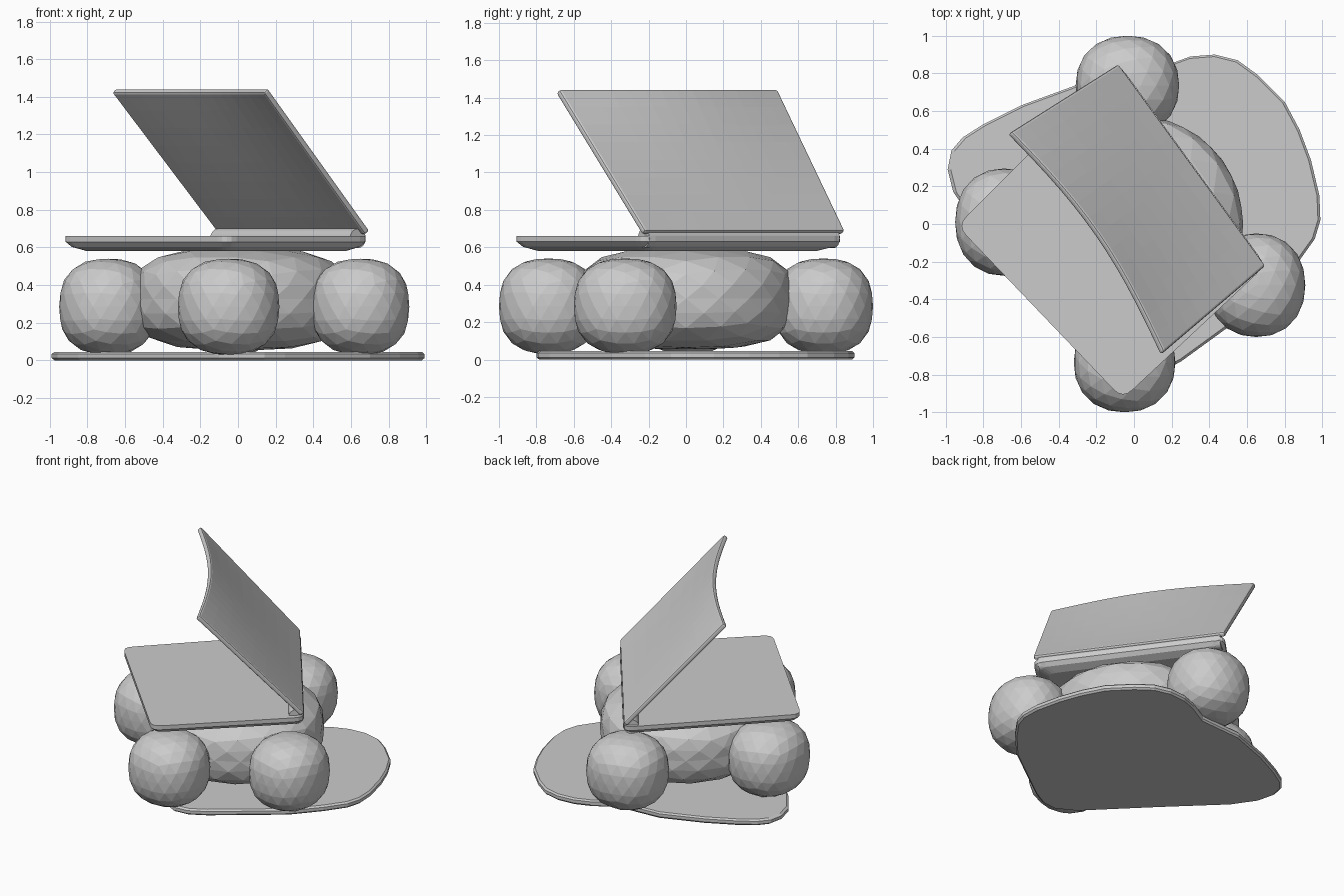
import bpy, bmesh, math
from mathutils import Vector

if "Cube" in bpy.data.objects:
    bpy.data.objects.remove(bpy.data.objects["Cube"])


def make_object(name, bm):
    bmesh.ops.recalc_face_normals(bm, faces=bm.faces[:])
    mesh = bpy.data.meshes.new(name)
    bm.to_mesh(mesh)
    bm.free()
    obj = bpy.data.objects.new(name, mesh)
    bpy.context.collection.objects.link(obj)
    return obj


def rounded_block(name, center, radii, power_xy, power_z, level=3):
    """Cushion-like superellipsoid made from an icosphere."""
    bm = bmesh.new()
    bmesh.ops.create_icosphere(bm, subdivisions=level, radius=1)
    for v in bm.verts:
        x, y, z = v.co
        ring = (abs(x) ** power_xy + abs(y) ** power_xy) ** (1 / power_xy)
        k = (ring ** power_z + abs(z) ** power_z) ** (-1 / power_z)
        v.co = Vector(c + p * k * r for c, p, r in zip(center, (x, y, z), radii))
    return make_object(name, bm)


def loft(name, outline, layers):
    """Stack copies of an outline, each given as (scale, z)."""
    bm = bmesh.new()
    n = len(outline)
    cx = sum(p[0] for p in outline) / n
    cy = sum(p[1] for p in outline) / n
    rings = [[bm.verts.new((cx + (x - cx) * s, cy + (y - cy) * s, z)) for x, y in outline]
             for s, z in layers]
    bm.faces.new(rings[0])
    bm.faces.new(rings[-1])
    for a, b in zip(rings, rings[1:]):
        for i in range(n):
            j = (i + 1) % n
            bm.faces.new((a[i], a[j], b[j], b[i]))
    return make_object(name, bm)


def round_corners(corners, radius, steps=4):
    pts = []
    for i, c in enumerate(corners):
        c = Vector(c)
        a = c + (Vector(corners[i - 1]) - c).normalized() * radius
        b = c + (Vector(corners[(i + 1) % len(corners)]) - c).normalized() * radius
        for k in range(steps + 1):
            t = k / steps
            pts.append(tuple(a.lerp(c, t).lerp(c.lerp(b, t), t)))
    return pts


# Irregular flat rug
rug = [(-0.99, 0.29), (-0.97, 0.39), (-0.91, 0.46), (-0.80, 0.53), (-0.60, 0.63),
       (-0.30, 0.74), (0.03, 0.76), (0.19, 0.85), (0.30, 0.89), (0.43, 0.90),
       (0.55, 0.87), (0.66, 0.79), (0.80, 0.65), (0.88, 0.50), (0.94, 0.34),
       (0.985, 0.15), (0.99, 0.02), (0.96, -0.08), (0.86, -0.22), (0.70, -0.40),
       (0.47, -0.57), (0.25, -0.73), (0.14, -0.79), (0.03, -0.80), (-0.10, -0.73),
       (-0.50, -0.33), (-0.85, 0.01), (-0.96, 0.17)]
loft("rug", rug, [(0.985, 0.0), (1, 0.012), (1, 0.034), (0.985, 0.045)])

# Large central cushion
rounded_block("center_cushion", (0.01, 0, 0.325), (0.57, 0.575, 0.27), 2.0, 3.2)

# Four seats around it
seats = [("front", (-0.05, -0.735), (0.27, 0.265)), ("right", (0.65, -0.325), (0.26, 0.275)),
         ("back", (-0.035, 0.735), (0.275, 0.265)), ("left", (-0.69, 0.01), (0.26, 0.285))]
for side, (x, y), (rx, ry) in seats:
    rounded_block(side + "_seat", (x, y, 0.285), (rx, ry, 0.255), 2.2, 2.5)

# Laptop base, tapered underneath
hinge_a, hinge_b = Vector((-0.08, 0.85)), Vector((0.70, -0.22))
base = round_corners([(-0.94, -0.01), (-0.06, -0.93), tuple(hinge_b), tuple(hinge_a)], 0.07)
loft("laptop_base", base, [(0.86, 0.58), (0.96, 0.603), (1, 0.63), (1, 0.66)])

# Hinge bar along the back edge of the base
along = (hinge_b - hinge_a).normalized()
out = Vector((-along.y, along.x))
mid = (hinge_a + hinge_b) / 2 - out * 0.055
bpy.ops.mesh.primitive_cylinder_add(vertices=16, radius=0.052, depth=1.26,
                                    location=(mid.x, mid.y, 0.648))
bar = bpy.context.object
bar.name = "laptop_hinge"
bar.rotation_euler = (math.pi / 2, 0, math.atan2(along.y, along.x) + math.pi / 2)
bpy.ops.object.shade_smooth_by_angle()

# Leaning screen whose free edge bows toward the hinge
bm = bmesh.new()
top_a, top_b = Vector((-0.65, 0.49)), Vector((0.16, -0.68))
nu, nv = 14, 8
grid = []
for j in range(nv + 1):
    t = j / nv
    row = []
    for i in range(nu + 1):
        s = i / nu
        p = hinge_a.lerp(hinge_b, s).lerp(top_a.lerp(top_b, s), t)
        p += out * 0.075 * math.sin(math.pi * s) * t ** 1.5
        row.append(bm.verts.new((p.x, p.y, 0.69 + 0.755 * t)))
    grid.append(row)
inward = Vector((-out.x * 0.76, -out.y * 0.76, -0.65)) * 0.035
back = [[bm.verts.new(v.co + inward) for v in row] for row in grid]
for g in (grid, back):
    for j in range(nv):
        for i in range(nu):
            bm.faces.new((g[j][i], g[j][i + 1], g[j + 1][i + 1], g[j + 1][i]))
border = [(0, i) for i in range(nu)] + [(j, nu) for j in range(nv)]
border += [(nv, i) for i in range(nu, 0, -1)] + [(j, 0) for j in range(nv, 0, -1)]
for (a, b), (c, d) in zip(border, border[1:] + border[:1]):
    bm.faces.new((grid[a][b], grid[c][d], back[c][d], back[a][b]))
screen = make_object("laptop_screen", bm)
bevel = screen.modifiers.new("soft_edges", 'BEVEL')
bevel.width = 0.012
bevel.segments = 2
bevel.limit_method = 'ANGLE'
bevel.angle_limit = math.radians(40)
